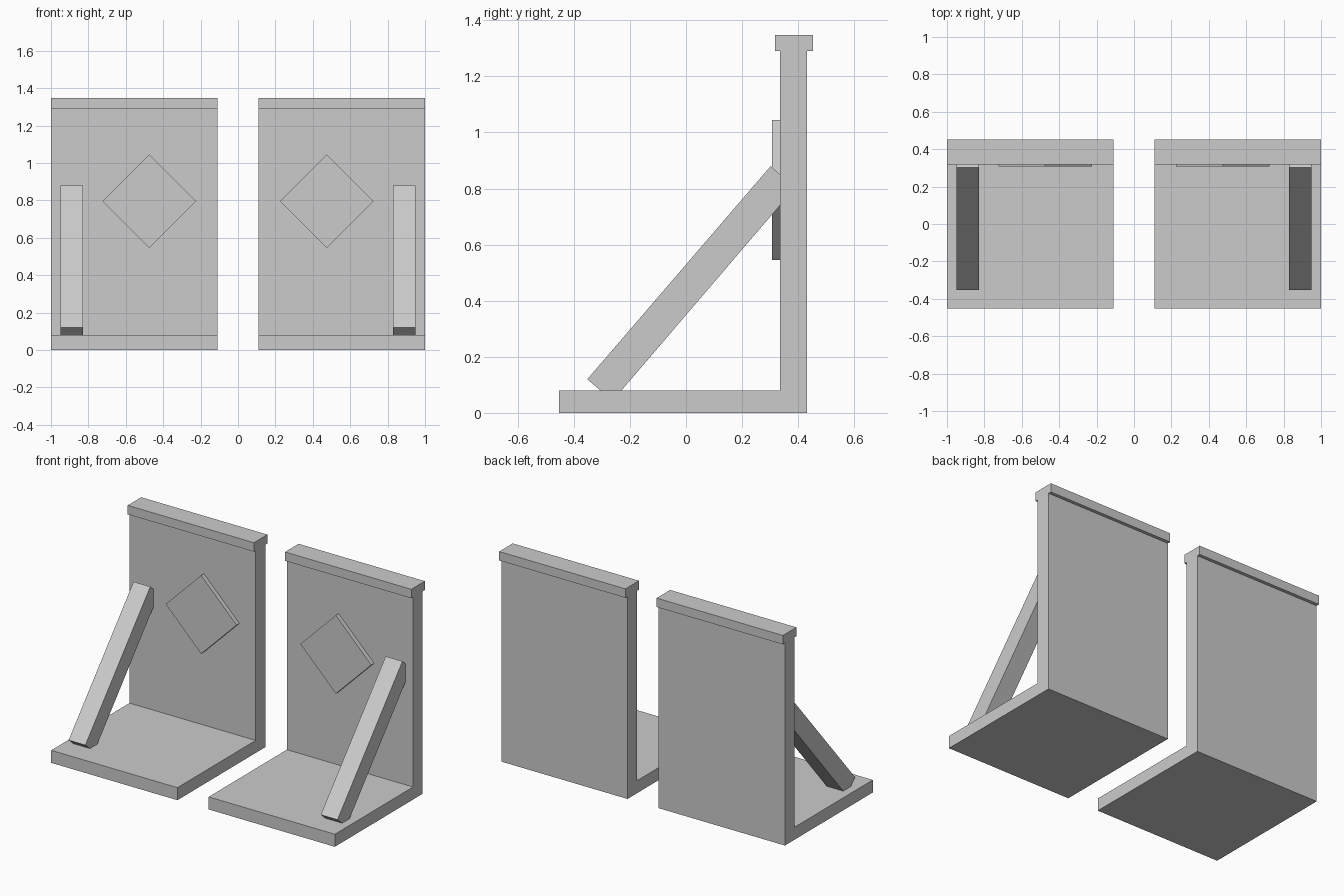
import bpy
import bmesh
from mathutils import Vector

if "Cube" in bpy.data.objects:
    bpy.data.objects.remove(bpy.data.objects["Cube"], do_unlink=True)

# Single plain finish
grey = bpy.data.materials.new("plain_grey")
grey.use_nodes = True
colour = (0.6, 0.6, 0.6, 1)
grey.diffuse_color = colour
grey.node_tree.nodes["Principled BSDF"].inputs["Base Color"].default_value = colour


def prism(name, outline, offset):
    """Extrude a closed outline of 3D points along an offset vector."""
    bm = bmesh.new()
    face = bm.faces.new([bm.verts.new(p) for p in outline])
    extruded = bmesh.ops.extrude_face_region(bm, geom=[face])["geom"]
    moved = [v for v in extruded if isinstance(v, bmesh.types.BMVert)]
    bmesh.ops.translate(bm, verts=moved, vec=Vector(offset))
    bmesh.ops.recalc_face_normals(bm, faces=bm.faces)
    mesh = bpy.data.meshes.new(name)
    bm.to_mesh(mesh)
    bm.free()
    mesh.materials.append(grey)
    obj = bpy.data.objects.new(name, mesh)
    bpy.context.collection.objects.link(obj)
    return obj


def side_prism(name, profile, side, x_in, x_out):
    """Extrude a (y, z) profile sideways between two distances from the centre."""
    return prism(name, [(side * x_in, y, z) for y, z in profile],
                 (side * (x_out - x_in), 0, 0))


INNER, OUTER = 0.11, 1.0
FRONT, PANEL, BACK = -0.453, 0.335, 0.432
BASE_TOP, CAP_BOTTOM, TOP = 0.08, 1.29, 1.347

# L-shaped base and upright, in one piece
stand = [(FRONT, 0), (BACK, 0), (BACK, CAP_BOTTOM), (PANEL, CAP_BOTTOM),
         (PANEL, BASE_TOP), (FRONT, BASE_TOP)]
# Overhanging strip along the top
cap = [(0.317, CAP_BOTTOM), (0.453, CAP_BOTTOM), (0.453, TOP), (0.317, TOP)]
# Sloping brace with square-cut ends, trimmed where it meets the stand
brace = [(-0.352, 0.12), (-0.305, BASE_TOP), (-0.23, BASE_TOP),
         (PANEL, 0.74), (PANEL, 0.85), (0.302, 0.88)]

for side, label in ((1, "left"), (-1, "right")):
    side_prism(label + "_bookend_stand", stand, side, INNER, OUTER)
    side_prism(label + "_top_cap", cap, side, INNER, OUTER)
    side_prism(label + "_brace", brace, side, 0.83, 0.948)

    # Raised diamond on the front of the upright
    cx, cz, r = side * 0.475, 0.795, 0.25
    diamond = [(cx + r * dx, PANEL, cz + r * dz)
               for dx, dz in ((1, 0), (0, 1), (-1, 0), (0, -1))]
    prism(label + "_diamond_plaque", diamond, (0, -0.028, 0))
